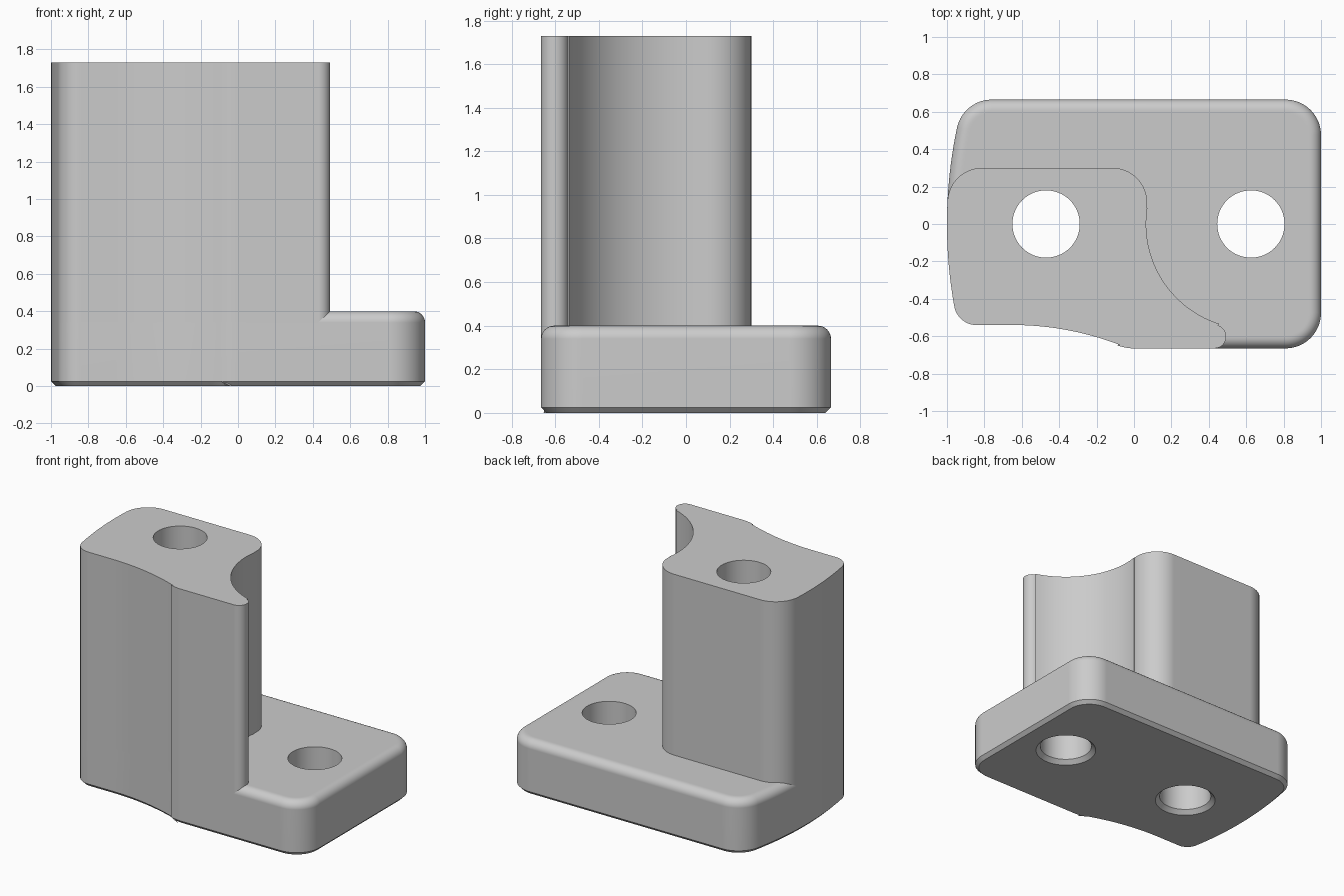
import bpy, bmesh, math
from mathutils import Vector
from mathutils.geometry import intersect_point_line

cube = bpy.data.objects.get("Cube")
if cube:
    bpy.data.objects.remove(cube, do_unlink=True)

grey = bpy.data.materials.new("plain grey")
grey.use_nodes = True
grey.diffuse_color = (0.6, 0.6, 0.6, 1)
grey.node_tree.nodes["Principled BSDF"].inputs["Base Color"].default_value = (0.6, 0.6, 0.6, 1)

DEPTH = 0.665       # half depth of the base
TOP = 0.4           # top of the base
HEIGHT = 1.73       # top of the tower
ROUND = 0.06        # edge rounding and fillet radius
SIDE = (1.5, 0)     # centre of the bowed left flank
SIDE_R = 2.5
HOLES = (-0.47, 0.625)


def arc(cx, cy, r, a0, a1, n=14):
    return [Vector((cx + r * math.cos(math.radians(a0 + (a1 - a0) * i / n)),
                    cy + r * math.sin(math.radians(a0 + (a1 - a0) * i / n)))) for i in range(n + 1)]


def flank_corner(cy, r):
    """Centre x and tangent angle of a round corner touching the bowed flank."""
    d = SIDE_R - r
    x = SIDE[0] - math.sqrt(d * d - cy * cy)
    return x, math.degrees(math.atan2(cy, x - SIDE[0])) % 360


def clean(points):
    out = []
    for p in points:
        if not out or (p - out[-1]).length > 1e-4:
            out.append(p)
    return out


def left_and_front(cy, r):
    """Back corner, bowed flank, front corner and wavy front, counterclockwise."""
    x0, a0 = flank_corner(cy, r)
    x1, a1 = flank_corner(-0.42, 0.12)
    return (arc(x0, cy, r, 90, a0) + arc(*SIDE, SIDE_R, a0, a1, 20)
            + arc(x1, -0.42, 0.12, a1, 270)
            + arc(-0.65, -0.54 - 1.6, 1.6, 90, 69, 16)
            + arc(0, -DEPTH + 0.25, 0.25, 249, 270, 6))


base_outline = clean(left_and_front(DEPTH - 0.19, 0.19)
                     + arc(0.81, -DEPTH + 0.19, 0.19, -90, 0)
                     + arc(0.81, DEPTH - 0.19, 0.19, 0, 90))
tower_outline = clean(left_and_front(0.115, 0.185)
                      + arc(0.43, -DEPTH + 0.063, 0.063, -90, 72.4)
                      + arc(HOLES[1], 0, 0.56, 252.4, 171.1, 28)
                      + arc(-0.115, 0.115, 0.185, -8.9, 90))


def offset(points, d):
    """Move a counterclockwise outline outward by d."""
    out = []
    for i, p in enumerate(points):
        a = (p - points[i - 1]).normalized()
        b = (points[(i + 1) % len(points)] - p).normalized()
        n = Vector((a.y + b.y, -a.x - b.x)).normalized()
        out.append(p + n * d / max(0.5, n.dot(Vector((a.y, -a.x)))))
    return out


def ring(points, z):
    return [Vector((p.x, p.y, z)) for p in points]


def loft(name, rings):
    bm = bmesh.new()
    rows = [[bm.verts.new(p) for p in r] for r in rings]
    for lo, hi in zip(rows, rows[1:]):
        for i in range(len(lo)):
            j = (i + 1) % len(lo)
            bm.faces.new((lo[i], lo[j], hi[j], hi[i]))
    bm.faces.new(rows[0][::-1])
    bm.faces.new(rows[-1])
    bmesh.ops.recalc_face_normals(bm, faces=bm.faces)
    mesh = bpy.data.meshes.new(name)
    bm.to_mesh(mesh)
    bm.free()
    mesh.materials.append(grey)
    obj = bpy.data.objects.new(name, mesh)
    bpy.context.collection.objects.link(obj)
    return obj


def boolean(obj, cutter, operation):
    mod = obj.modifiers.new("cut", 'BOOLEAN')
    mod.object, mod.operation, mod.solver = cutter, operation, 'EXACT'
    bpy.context.view_layer.objects.active = obj
    bpy.ops.object.modifier_apply(modifier=mod.name)


def base_drop(q):
    """How far the rounded base edge has fallen below the top at q."""
    near = 1.0
    for i, b in enumerate(base_outline):
        a = base_outline[i - 1]
        hit, t = intersect_point_line(q, a, b)
        hit = a.lerp(b, min(1, max(0, t)))
        side = (b - a).cross(q - a)
        dist = (q - hit.to_2d()).length
        if dist < abs(near):
            near = dist if side > 0 else -dist
    e = min(ROUND, max(0, near))
    return ROUND - math.sqrt(ROUND ** 2 - (ROUND - e) ** 2)


# Base plate: chamfered underneath, rounded on top
rings = [ring(offset(base_outline, -0.025), 0), ring(base_outline, 0.025)]
for k in range(9):
    a = math.radians(90 * k / 8)
    rings.append(ring(offset(base_outline, ROUND * (math.cos(a) - 1)), TOP - ROUND + ROUND * math.sin(a)))
rings.append(ring(offset(base_outline, -ROUND - 0.01), TOP))
base = loft("base_plate", rings)

# Tower standing flush with the front and left flank
tower = loft("tower", [ring(tower_outline, TOP - ROUND), ring(tower_outline, HEIGHT)])

# Concave fillet where the tower meets the base, following the rounded edge
rings = [ring(offset(tower_outline, ROUND), 0.3)]
for k in range(9):
    a = math.radians(90 * k / 8)
    row = offset(tower_outline, ROUND * (1 - math.sin(a)))
    rise = ROUND * (1 - math.cos(a))
    rings.append([Vector((q.x, q.y, TOP + rise - base_drop(q))) for q in row])
fillet = loft("tower_fillet", rings)
limit_outline = offset(base_outline, -0.002)
limit = loft("fillet_limit", [ring(limit_outline, 0.2), ring(limit_outline, 0.6)])
boolean(fillet, limit, 'INTERSECT')
bpy.data.objects.remove(limit, do_unlink=True)

# Two vertical holes, countersunk underneath
for x in HOLES:
    steps = ((0.22, -0.01), (0.18, 0.03), (0.18, 2))
    cutter = loft("hole_cutter", [ring(arc(x, 0, r, 0, 360, 64)[:-1], z) for r, z in steps])
    for part in (base, tower, fillet):
        boolean(part, cutter, 'DIFFERENCE')
    bpy.data.objects.remove(cutter, do_unlink=True)

# Smooth curves with crisp edges
for part in (base, tower, fillet):
    bpy.ops.object.select_all(action='DESELECT')
    part.select_set(True)
    bpy.context.view_layer.objects.active = part
    bpy.ops.object.shade_smooth_by_angle(angle=math.radians(30))
    part.modifiers.new("even shading", 'WEIGHTED_NORMAL').keep_sharp = True
